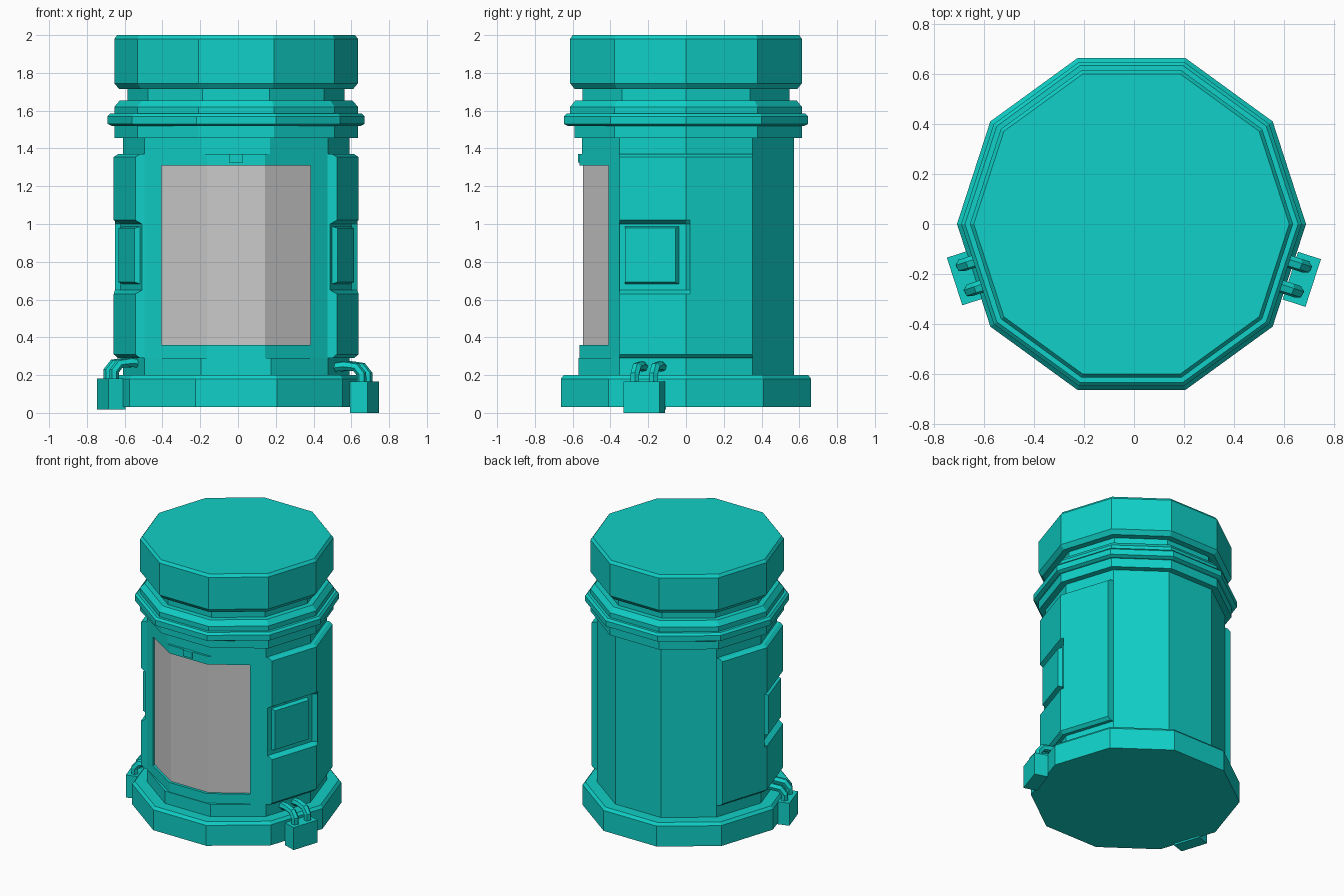
import bpy, bmesh
from math import cos, sin, pi, radians

cube = bpy.data.objects.get("Cube")
if cube:
    bpy.data.objects.remove(cube, do_unlink=True)

CX = -0.01            # drum axis
SIDES = 10


def material(name, rgb):
    m = bpy.data.materials.new(name)
    m.use_nodes = True
    m.diffuse_color = (*rgb, 1)
    m.node_tree.nodes["Principled BSDF"].inputs["Base Color"].default_value = (*rgb, 1)
    return m


TEAL = material("teal", (0.005, 0.63, 0.57))
GREY = material("light grey", (0.6, 0.6, 0.6))


def loft(name, rings, is_grey=None):
    """Skin a stack of equal-length point rings and cap both ends."""
    bm = bmesh.new()
    rows = [[bm.verts.new(p) for p in ring] for ring in rings]
    n = len(rows[0])
    for i in range(len(rows) - 1):
        for j in range(n):
            k = (j + 1) % n
            f = bm.faces.new((rows[i][j], rows[i][k], rows[i + 1][k], rows[i + 1][j]))
            f.material_index = int(bool(is_grey and is_grey(i, j)))
    bm.faces.new(rows[0][::-1])
    bm.faces.new(rows[-1])
    bmesh.ops.remove_doubles(bm, verts=bm.verts, dist=0.0005)
    bmesh.ops.recalc_face_normals(bm, faces=bm.faces)
    mesh = bpy.data.meshes.new(name)
    bm.to_mesh(mesh)
    bm.free()
    mesh.materials.append(TEAL)
    if is_grey:
        mesh.materials.append(GREY)
    obj = bpy.data.objects.new(name, mesh)
    obj.location.x = CX
    bpy.context.collection.objects.link(obj)
    return obj


def corner(r, i):
    a = 2 * pi * i / SIDES
    return r * cos(a), r * sin(a)


def turned(name, profile):
    loft(name, [[(*corner(r, i), z) for i in range(SIDES)] for r, z in profile])


# Foot and the stacked top mouldings
turned("base", [(0.697, 0.03), (0.697, 0.18), (0.68, 0.2)])
turned("rim", [(0.66, 1.52), (0.68, 1.53), (0.68, 1.57), (0.665, 1.585),
               (0.645, 1.585), (0.645, 1.62), (0.615, 1.655)])
turned("neck", [(0.575, 1.64), (0.575, 1.73)])
turned("cap", [(0.62, 1.715), (0.645, 1.745), (0.645, 1.98), (0.63, 2.0)])

# Drum body with a shallow window let into its front faces
EDGE = 0.395


def section(z, r, half, front, depth=0.0):
    back = [corner(r, i) for i in range(7)]
    cx, cy = corner(r, 4)[0], -corner(r, 4)[1]
    side = front + (cy - front) * (EDGE - half) / (-cx - half)
    path = [(-EDGE, side), (-EDGE, side + depth), (-half, front + depth)]
    path += [(-x, y) for x, y in reversed(path)]
    return [(x, y, z) for x, y in back + path + [corner(r, 9)]]


R, W, F = 0.6, 0.153, -0.565
body = [section(0.19, R, 0.185, -0.57), section(0.29, R, 0.185, -0.57),
        section(0.29, R, W, F), section(0.36, R, W, F),
        section(0.36, R, W, F, 0.02), section(1.31, R, W, F, 0.02),
        section(1.31, R, W, F), section(1.37, R, W, F),
        section(1.37, R, 0.18, -0.55), section(1.455, R, 0.18, -0.55),
        section(1.455, 0.645, 0.2, -0.59), section(1.525, 0.645, 0.2, -0.59)]
loft("body", body, lambda i, j: i == 4 and j in (8, 9, 10))


def rect(x0, x1, y0, y1, z):
    return [(x0, y0, z), (x1, y0, z), (x1, y1, z), (x0, y1, z)]


# Small latch above the window
loft("window_latch", [rect(-0.037, 0.037, -0.573, -0.55, z) for z in (1.325, 1.37)])


def place(s, d, t, z):
    """Point at distance d out from a front side face, t along it."""
    a = radians(-18)
    return s * (d * cos(a) - t * sin(a)), d * sin(a) + t * cos(a), z


def slab(name, s, d0, d1, half, z0, z1, bevel=0.0):
    def ring(d, b):
        return [place(s, d, t, z) for t, z in
                ((-half + b, z0 + b), (half - b, z0 + b), (half - b, z1 - b), (-half + b, z1 - b))]
    loft(name, [ring(d0, 0), ring(d1, bevel)])


# Side panels: outlines in plan, stacked by height
Y = 0.353
FULL = [(0.48, -Y), (0.533, -Y), (0.648, 0), (0.6415, 0.02), (0.533, Y), (0.48, Y)]
ENDS = [(0.48, -Y), (0.51, -Y), (0.625, 0), (0.6185, 0.02), (0.51, Y), (0.48, Y)]
NOTCH = [(0.48, -Y), (0.498, -Y), (0.612, 0)] + FULL[3:]
LEVELS = [(0.29, ENDS), (0.31, FULL), (0.63, FULL), (0.65, NOTCH),
          (1.0, NOTCH), (1.02, FULL), (1.355, FULL), (1.37, ENDS)]

for s, word in ((1, "left"), (-1, "right")):
    loft(word + "_side_panel", [[(s * x, y, z) for x, y in plan] for z, plan in LEVELS])
    slab(word + "_hatch", s, 0.575, 0.61, 0.152, 0.68, 0.99, 0.012)

    # Padlock hanging on the base, with two bent shackles
    out, up = (0, 0) if s > 0 else (-0.02, 0.018)
    slab(word + "_padlock", s, 0.667 + out, 0.763 + out, 0.1, up, 0.165 + up)
    for t in (-0.052, 0.052):
        curve = bpy.data.curves.new(word + "_shackle", "CURVE")
        curve.dimensions = "3D"
        curve.bevel_depth = 0.026
        curve.bevel_resolution = 1
        curve.use_fill_caps = True
        path = [(0.715, 0.14), (0.715, 0.205), (0.685, 0.242), (0.62, 0.25), (0.54, 0.24)]
        spline = curve.splines.new("POLY")
        spline.points.add(len(path) - 1)
        spline.use_smooth = False
        for p, (d, z) in zip(spline.points, path):
            p.co = (*place(s, d + out, t, z + up), 1)
        curve.materials.append(TEAL)
        shackle = bpy.data.objects.new(word + "_shackle", curve)
        shackle.location.x = CX
        bpy.context.collection.objects.link(shackle)
